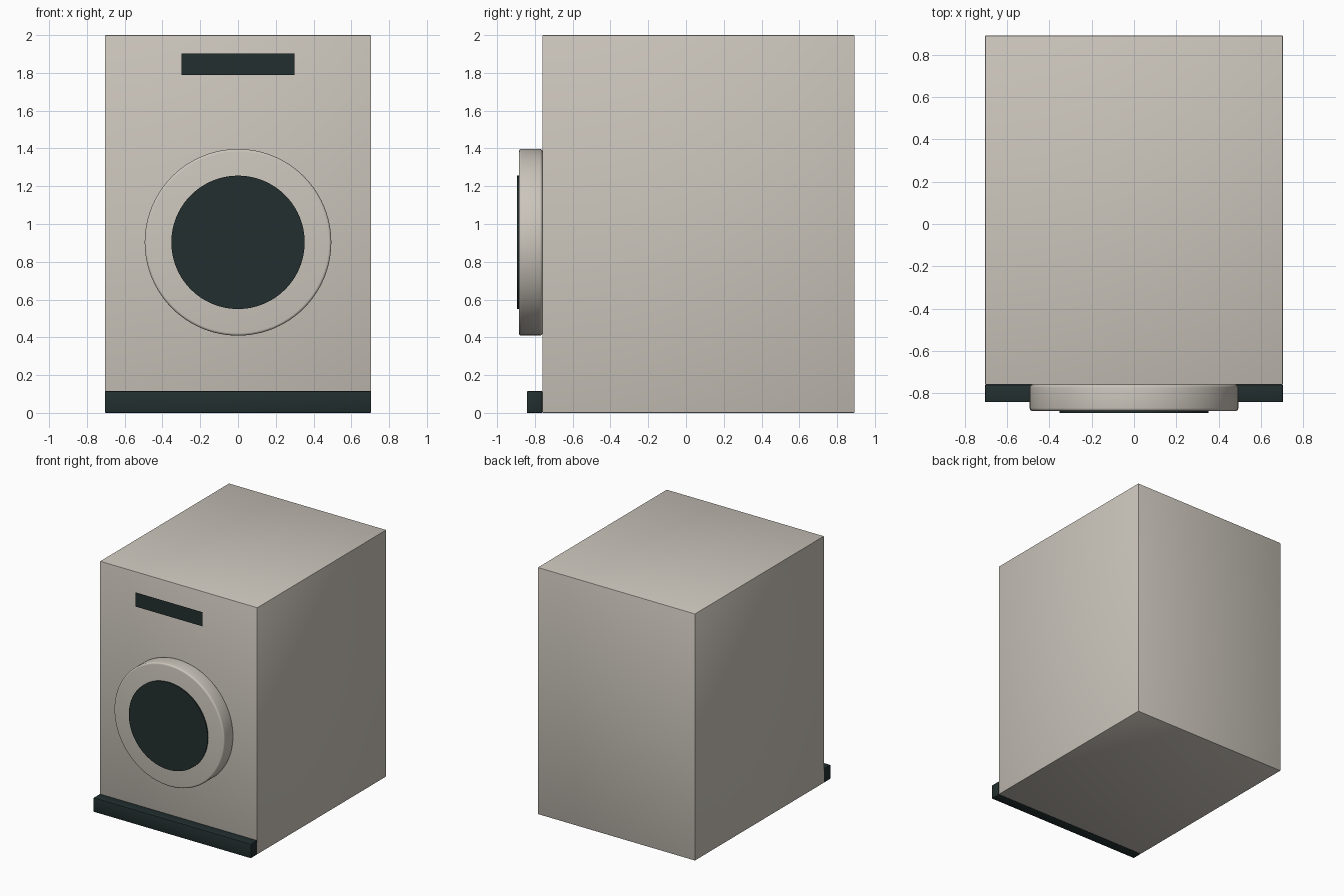
import bpy
import math

cube = bpy.data.objects.get("Cube")
if cube:
    bpy.data.objects.remove(cube, do_unlink=True)


def make_material(name, rgb):
    mat = bpy.data.materials.new(name)
    mat.use_nodes = True
    color = (*rgb, 1.0)
    mat.diffuse_color = color
    mat.node_tree.nodes["Principled BSDF"].inputs["Base Color"].default_value = color
    return mat


enamel = make_material("warm_grey_enamel", (0.60, 0.56, 0.50))
dark = make_material("dark_teal", (0.016, 0.028, 0.028))


def finish(name, mat, bevel=0.0, segments=2):
    """Name, colour, round and shade the active object."""
    obj = bpy.context.object
    obj.name = name
    bpy.ops.object.transform_apply(location=False, rotation=True, scale=True)
    obj.data.materials.append(mat)
    if bevel:
        mod = obj.modifiers.new("Bevel", "BEVEL")
        mod.width = bevel
        mod.segments = segments
        mod.limit_method = "ANGLE"
        bpy.ops.object.modifier_apply(modifier=mod.name)
    bpy.ops.object.shade_smooth_by_angle(angle=math.radians(35))
    return obj


def box(name, x, y, z, mat, bevel):
    """Box from (low, high) ranges on each axis."""
    ranges = (x, y, z)
    bpy.ops.mesh.primitive_cube_add(size=1, location=[(a + b) / 2 for a, b in ranges])
    bpy.context.object.scale = [b - a for a, b in ranges]
    return finish(name, mat, bevel)


def disc(name, radius, y, z, mat, bevel=0.0, segments=2):
    """Round slab whose axis runs front to back."""
    bpy.ops.mesh.primitive_cylinder_add(
        vertices=96, radius=radius, depth=y[1] - y[0],
        location=(0, sum(y) / 2, z), rotation=(math.pi / 2, 0, 0))
    return finish(name, mat, bevel, segments)


WIDTH = (-0.705, 0.705)
FRONT = -0.76
DOOR_FRONT = -0.885
DOOR_Z = 0.903

# Cabinet and the plinth along its foot
box("cabinet", WIDTH, (FRONT, 0.892), (0, 2), enamel, 0.004)
box("plinth", WIDTH, (-0.843, FRONT), (0, 0.115), dark, 0.004)

# Round door with its glass
disc("door_ring", 0.494, (DOOR_FRONT, FRONT), DOOR_Z, enamel, 0.014, 4)
disc("door_glass", 0.353, (-0.894, DOOR_FRONT), DOOR_Z, dark)

# Thin display panel, level with the door front
bpy.ops.mesh.primitive_plane_add(size=1, location=(0, DOOR_FRONT, 1.846),
                                 rotation=(math.pi / 2, 0, 0))
bpy.context.object.scale = (0.60, 0.115, 1)
finish("display_panel", dark)
